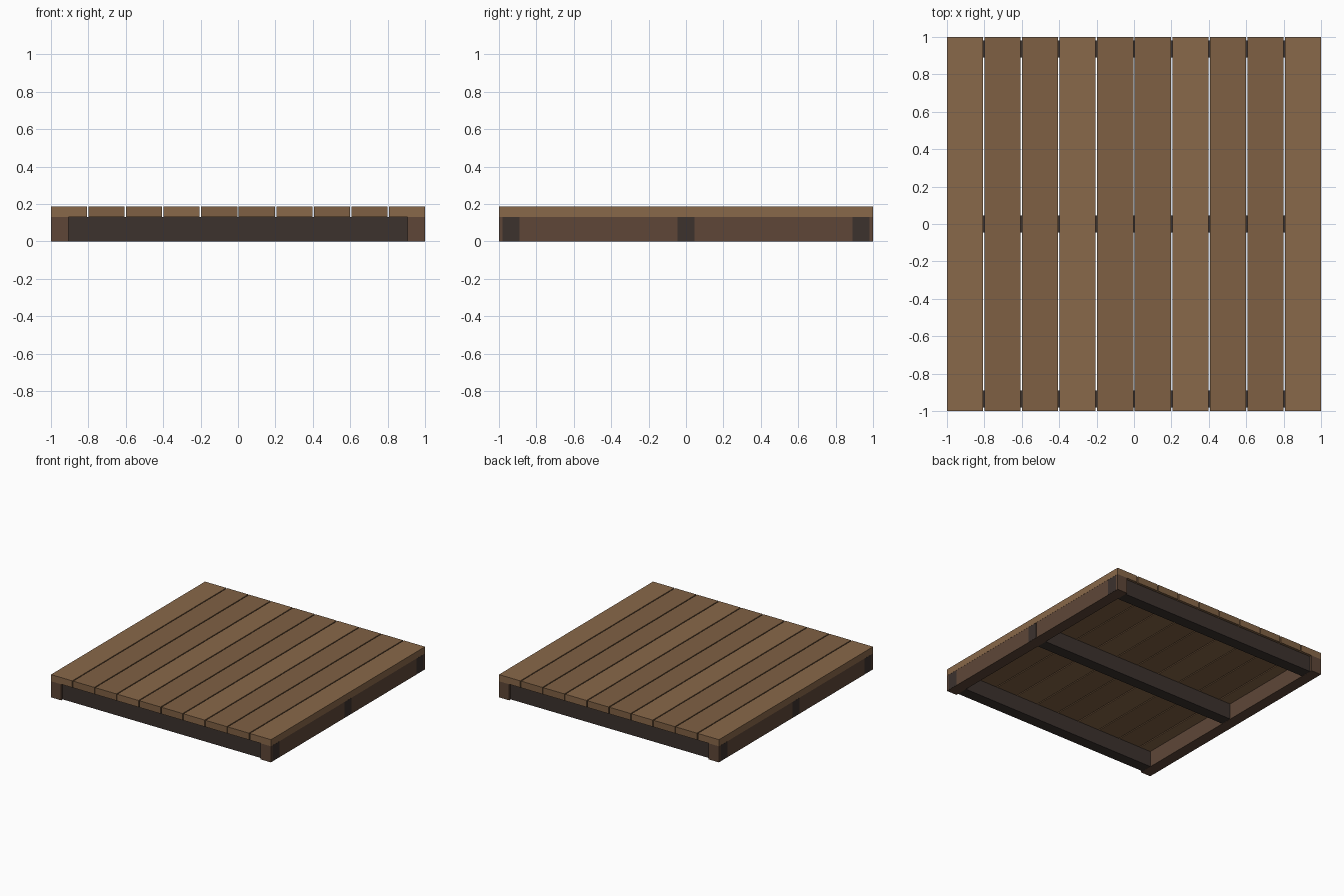
import bpy

if "Cube" in bpy.data.objects:
    bpy.data.objects.remove(bpy.data.objects["Cube"])


def material(name, r, g, b):
    m = bpy.data.materials.new(name)
    m.diffuse_color = (r, g, b, 1)
    m.use_nodes = True
    m.node_tree.nodes["Principled BSDF"].inputs["Base Color"].default_value = m.diffuse_color
    return m


def box(name, x, y, z, mat):
    """Box from (min, max) ranges on each axis."""
    bpy.ops.mesh.primitive_cube_add(size=1, location=[(a + b) / 2 for a, b in (x, y, z)])
    o = bpy.context.object
    o.name = name
    o.scale = [b - a for a, b in (x, y, z)]
    bpy.ops.object.transform_apply(location=False, rotation=False, scale=True)
    o.data.materials.append(mat)
    return o


light_wood = material("light_wood", 0.25, 0.138, 0.067)
mid_wood = material("mid_wood", 0.212, 0.118, 0.057)
frame_wood = material("frame_wood", 0.112, 0.062, 0.039)
dark_wood = material("dark_wood", 0.045, 0.032, 0.027)

FRAME_TOP, DECK_TOP = 0.132, 0.187
PLANKS, GAP = 10, 0.008

# Deck planks, every third one lighter
pitch = (2 + GAP) / PLANKS
for i in range(PLANKS):
    x0 = -1 + i * pitch
    box(f"deck_plank_{i + 1}", (x0, x0 + pitch - GAP), (-1, 1), (FRAME_TOP, DECK_TOP),
        mid_wood if i % 3 else light_wood)

# Side rails running front to back
for name, s in (("left", -1), ("right", 1)):
    box(f"{name}_side_rail", sorted((s * 0.907, s * 0.999)), (-1, 1), (0, FRAME_TOP), frame_wood)

# Cross joists, their ends showing through the side rails
for name, y in (("front", -0.935), ("middle", 0), ("back", 0.935)):
    box(f"{name}_joist", (-1, 1), (y - 0.046, y + 0.046), (0.001, FRAME_TOP - 0.001), dark_wood)
